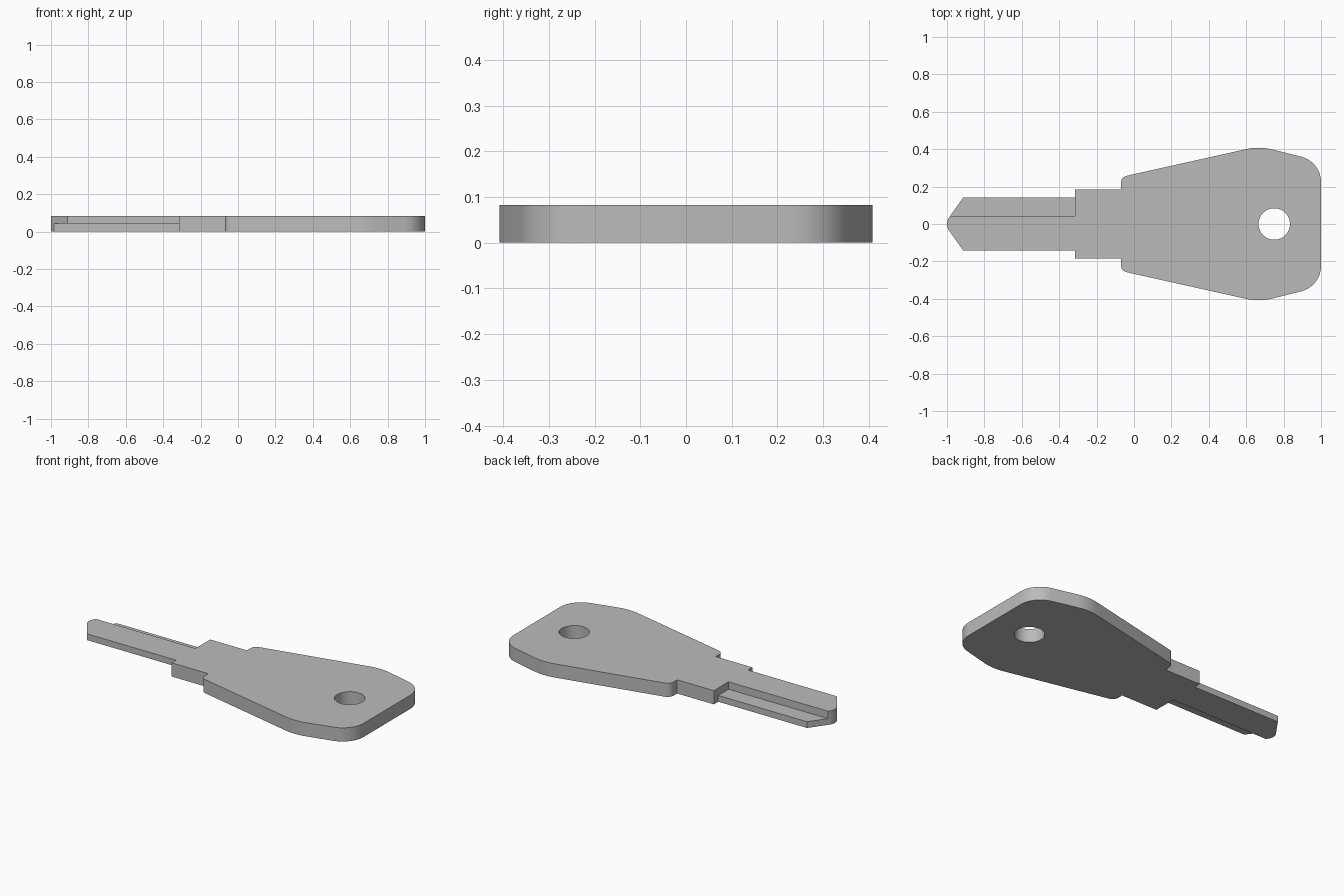
import bpy
import math
from mathutils import Vector

HEIGHT = 0.083

old = bpy.data.objects.get("Cube")
if old:
    bpy.data.objects.remove(old, do_unlink=True)

steel = bpy.data.materials.new("plain grey metal")
steel.use_nodes = True
GREY = (0.5, 0.5, 0.5, 1)
steel.diffuse_color = GREY
steel.node_tree.nodes["Principled BSDF"].inputs["Base Color"].default_value = GREY


def fillet(corners):
    """Turn (x, y, radius) corners into a closed outline with rounded corners."""
    outline = []
    for i, (x, y, radius) in enumerate(corners):
        p = Vector((x, y))
        if not radius:
            outline.append(p)
            continue
        a = (Vector(corners[i - 1][:2]) - p).normalized()
        b = (Vector(corners[(i + 1) % len(corners)][:2]) - p).normalized()
        half = a.angle(b) / 2
        center = p + (a + b).normalized() * radius / math.sin(half)
        start = p + a * radius / math.tan(half) - center
        end = p + b * radius / math.tan(half) - center
        sweep = start.angle(end)
        steps = 14
        for k in range(steps + 1):
            t = k / steps
            arc = start * math.sin((1 - t) * sweep) + end * math.sin(t * sweep)
            outline.append(center + arc / math.sin(sweep))
    return outline


def prism(name, outline, z0, z1):
    """Extrude an anticlockwise outline between two heights."""
    n = len(outline)
    verts = [(p[0], p[1], z) for z in (z0, z1) for p in outline]
    faces = [list(reversed(range(n))), list(range(n, 2 * n))]
    faces += [(i, (i + 1) % n, (i + 1) % n + n, i + n) for i in range(n)]
    mesh = bpy.data.meshes.new(name)
    mesh.from_pydata(verts, [], faces)
    mesh.materials.append(steel)
    obj = bpy.data.objects.new(name, mesh)
    bpy.context.collection.objects.link(obj)
    return obj


def box(name, x0, x1, y0, y1, z0, z1):
    return prism(name, [(x0, y0), (x1, y0), (x1, y1), (x0, y1)], z0, z1)


# Lower half of the key outline: pointed blade, collar, rounded bow
half = [
    (-0.912, -0.143, 0), (-0.316, -0.143, 0),
    (-0.316, -0.185, 0), (-0.07, -0.185, 0),
    (-0.07, -0.251, 0.04), (0.67, -0.416, 0.3), (1.0, -0.333, 0.14),
]
mirrored = [(x, -y, r) for x, y, r in reversed(half)]
key = prism("key_blank", fillet([(-1.014, 0, 0.062)] + half + mirrored), 0, HEIGHT)

# Keyring hole and the two opposed blade grooves
circle = [(0.75 + 0.084 * math.cos(a), 0.084 * math.sin(a))
          for a in (math.tau * i / 64 for i in range(64))]
cutters = [
    prism("ring_hole_cutter", circle, -0.1, 0.2),
    box("upper_groove_cutter", -1.2, -0.316, 0.044, 0.3, 0.038, 0.2),
    box("lower_groove_cutter", -1.2, -0.316, -0.3, -0.044, -0.1, 0.045),
]

bpy.ops.object.select_all(action="DESELECT")
key.select_set(True)
bpy.context.view_layer.objects.active = key
for cutter in cutters:
    cutter.hide_render = True
    mod = key.modifiers.new(cutter.name, "BOOLEAN")
    mod.operation = "DIFFERENCE"
    mod.solver = "EXACT"
    mod.object = cutter
    bpy.ops.object.modifier_apply(modifier=mod.name)
    bpy.data.objects.remove(cutter, do_unlink=True)

bpy.ops.object.shade_smooth_by_angle(angle=math.radians(30))
